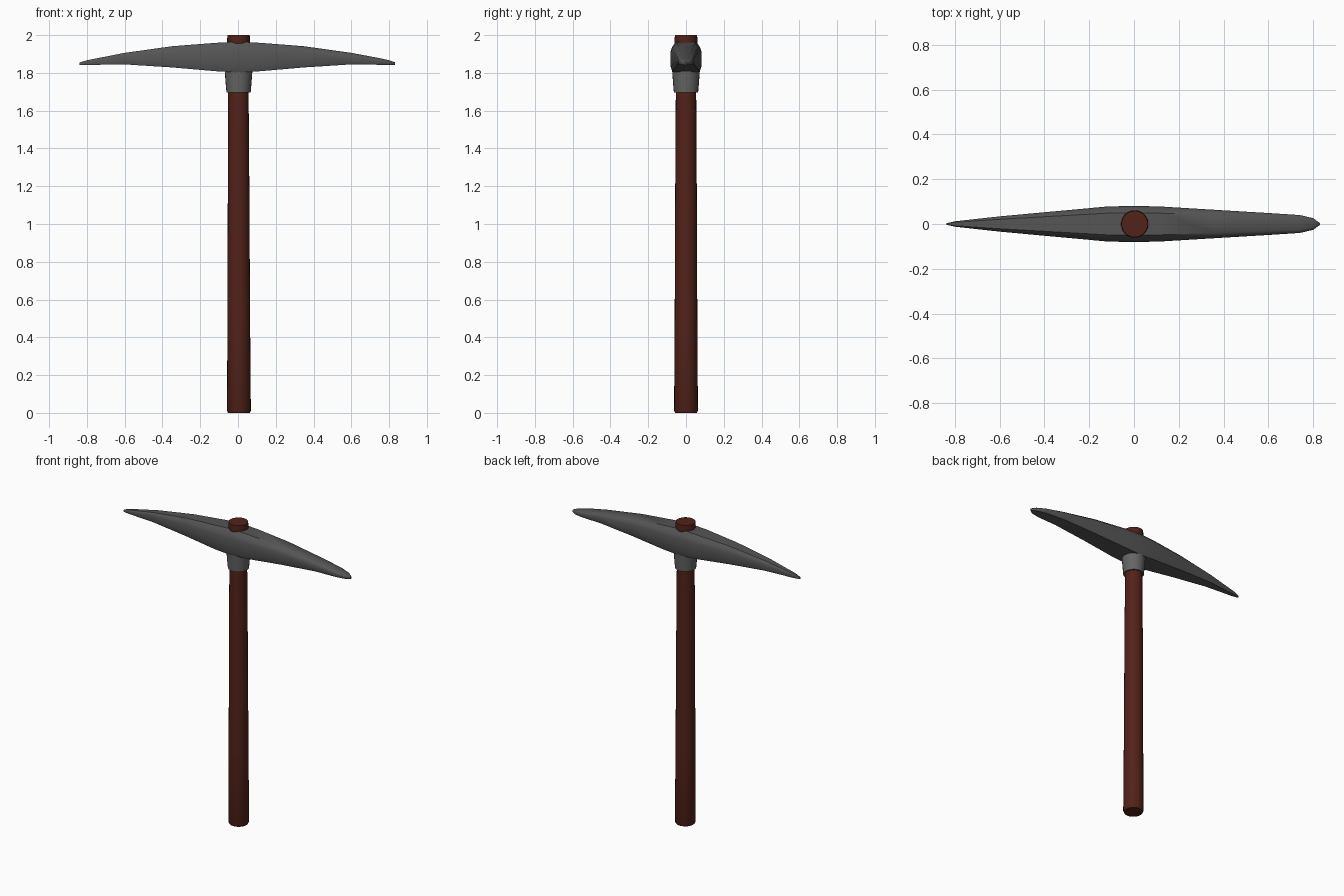
import bpy, bmesh, math

if "Cube" in bpy.data.objects:
    bpy.data.objects.remove(bpy.data.objects["Cube"])

def loft(name, rings, color=None, angle=35):
    """Skin a list of equal-length point rings, capping both ends."""
    bm = bmesh.new()
    rows = [[bm.verts.new(p) for p in ring] for ring in rings]
    n = len(rows[0])
    for a, b in zip(rows, rows[1:]):
        for i in range(n):
            j = (i + 1) % n
            bm.faces.new((a[i], a[j], b[j], b[i]))
    bm.faces.new(rows[0][::-1])
    bm.faces.new(rows[-1])
    bmesh.ops.recalc_face_normals(bm, faces=bm.faces)
    mesh = bpy.data.meshes.new(name)
    bm.to_mesh(mesh)
    bm.free()
    ob = bpy.data.objects.new(name, mesh)
    bpy.context.collection.objects.link(ob)
    if color:
        mat = bpy.data.materials.new(name + "_colour")
        mat.diffuse_color = color
        mat.use_nodes = True
        mat.node_tree.nodes["Principled BSDF"].inputs["Base Color"].default_value = mat.diffuse_color
        mesh.materials.append(mat)
    bpy.ops.object.select_all(action='DESELECT')
    ob.select_set(True)
    bpy.context.view_layer.objects.active = ob
    bpy.ops.object.shade_smooth_by_angle(angle=math.radians(angle))
    return ob

def circle(cx, r, z, n=24):
    return [(cx + r * math.cos(2 * math.pi * i / n),
             r * math.sin(2 * math.pi * i / n), z) for i in range(n)]

# Wooden handle, tapering upward with a slight flare above the head
handle = [(0.005, 0.058, 0), (0.005, 0.063, 0.012), (0.004, 0.06, 0.5),
          (0.003, 0.057, 1.2), (0.002, 0.054, 1.7), (0.003, 0.055, 1.9),
          (0.003, 0.061, 1.965), (0.003, 0.059, 2.0)]
loft("handle", [circle(c, r, z) for c, r, z in handle], (0.085, 0.016, 0.01, 1))

# Flared socket below the head
loft("socket_collar", [circle(0.003, r, z)
                       for r, z in ((0.064, 1.695), (0.068, 1.74), (0.074, 1.82))],
     (0.13, 0.13, 0.13, 1))

# Pick head: pointed at -x, narrow chisel at +x: (x, half width, bottom, top)
stations = [(-0.838, 0.003, 1.842, 1.855), (-0.80, 0.012, 1.842, 1.867),
            (-0.60, 0.034, 1.845, 1.906), (-0.35, 0.057, 1.829, 1.941),
            (-0.12, 0.078, 1.809, 1.959), (0.0, 0.081, 1.802, 1.965),
            (0.12, 0.078, 1.809, 1.959), (0.35, 0.064, 1.829, 1.941),
            (0.60, 0.049, 1.845, 1.906), (0.74, 0.040, 1.843, 1.880),
            (0.80, 0.026, 1.842, 1.867), (0.83, 0.004, 1.842, 1.857)]

# Half cross-section as fractions of width and height, mirrored in y
half = [(0.88, 0.0), (1.0, 0.18), (1.0, 0.70), (0.88, 0.86), (0.62, 1.0)]
section = half + [(-y, z) for y, z in reversed(half)]
loft("pick_head", [[(x, w * y, b + (t - b) * z) for y, z in section]
                   for x, w, b, t in stations], (0.09, 0.09, 0.09, 1), 40)
